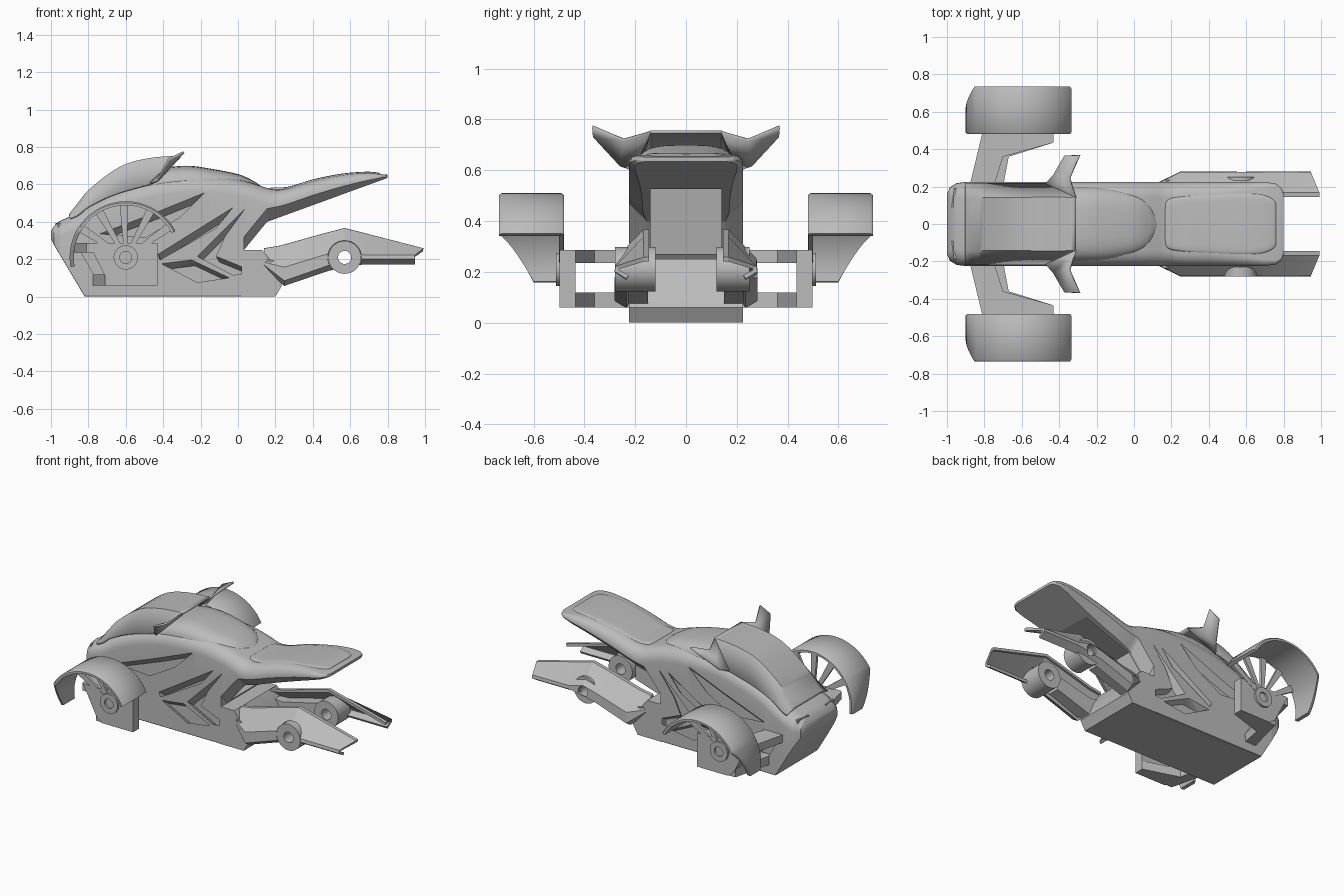
import bpy, bmesh
from math import cos, sin, radians, pi

if "Cube" in bpy.data.objects:
    bpy.data.objects.remove(bpy.data.objects["Cube"])

grey = bpy.data.materials.new("plain_grey")
grey.use_nodes = True
grey.diffuse_color = (0.5, 0.5, 0.5, 1)
grey.node_tree.nodes["Principled BSDF"].inputs["Base Color"].default_value = (0.5, 0.5, 0.5, 1)


def activate(ob):
    bpy.ops.object.select_all(action='DESELECT')
    ob.select_set(True)
    bpy.context.view_layer.objects.active = ob


def smooth(ob, angle=32):
    activate(ob)
    bpy.ops.object.shade_smooth_by_angle(angle=radians(angle))


def finish(name, bm, angle=32):
    bmesh.ops.recalc_face_normals(bm, faces=bm.faces)
    me = bpy.data.meshes.new(name)
    bm.to_mesh(me)
    bm.free()
    me.materials.append(grey)
    ob = bpy.data.objects.new(name, me)
    bpy.context.collection.objects.link(ob)
    smooth(ob, angle)
    return ob


def prism(name, pts, a, b, axis='y', shift=(0, 0)):
    """Extrude an (x, z) or (x, y) outline from a to b; shift slants the start."""
    bm = bmesh.new()
    put = (lambda p, t: (p[0], t, p[1])) if axis == 'y' else (lambda p, t: (p[0], p[1], t))
    lo = [bm.verts.new(put((p[0] + shift[0], p[1] + shift[1]), a)) for p in pts]
    hi = [bm.verts.new(put(p, b)) for p in pts]
    bm.faces.new(lo)
    bm.faces.new(hi)
    for i in range(len(pts)):
        j = (i + 1) % len(pts)
        bm.faces.new((lo[i], lo[j], hi[j], hi[i]))
    return finish(name, bm)


def grid(name, rows, thick=0, closed=False, angle=32):
    """Skin rows of points; optionally close them into a solid or thicken."""
    bm = bmesh.new()
    vs = [[bm.verts.new(p) for p in r] for r in rows]
    n = len(rows[0])
    for r, q in zip(vs, vs[1:]):
        for i in range(n if closed else n - 1):
            j = (i + 1) % n
            bm.faces.new((r[i], r[j], q[j], q[i]))
    if closed:
        bm.faces.new(vs[0])
        bm.faces.new(vs[-1])
    ob = finish(name, bm, angle)
    if thick:
        m = ob.modifiers.new("thickness", 'SOLIDIFY')
        m.thickness = thick
        m.offset = 0
        bpy.ops.object.modifier_apply(modifier=m.name)
    return ob


def cut(ob, cutter):
    m = ob.modifiers.new("cut", 'BOOLEAN')
    m.operation = 'DIFFERENCE'
    m.solver = 'EXACT'
    m.object = cutter
    activate(ob)
    bpy.ops.object.modifier_apply(modifier=m.name)
    bpy.data.objects.remove(cutter)


def spline(pts, steps=4):
    """Smooth path through points of any dimension."""
    out = []
    for i in range(len(pts) - 1):
        p = [pts[max(i - 1, 0)], pts[i], pts[i + 1], pts[min(i + 2, len(pts) - 1)]]
        for k in range(steps):
            t = k / steps
            out.append(tuple(0.5 * (2*b + (c-a)*t + (2*a-5*b+4*c-d)*t*t + (3*b-a-3*c+d)*t**3)
                             for a, b, c, d in zip(*p)))
    return out + [tuple(pts[-1])]


def level(path, x):
    """Linear height of a path at x."""
    for (x0, z0), (x1, z1) in zip(path, path[1:]):
        if x <= x1:
            return z0 + (z1 - z0) * max(0, (x - x0) / (x1 - x0))
    return path[-1][1]


def circle(x, z, r, n=32):
    return [(x + r * cos(2 * pi * i / n), z + r * sin(2 * pi * i / n)) for i in range(n)]


def hub(name, x, z, r, hole, y0, y1):
    ob = prism(name, circle(x, z, r), y0, y1)
    cut(ob, prism("hole_cutter", circle(x, z, hole), y0 * .5, y1 * 1.5))
    smooth(ob)


# Main body and tail
top = spline([(-1, .35), (-.96, .4), (-.85, .45), (-.7, .54), (-.5, .61), (-.3, .642), (-.1, .64),
              (.05, .615), (.18, .575), (.27, .58), (.4, .62), (.55, .65), (.68, .66), (.8, .652)])
low = [(-1, .31), (-.98, .27), (-.82, 0), (.03, 0), (.032, .25), (.155, .4), (.8, .635)]
plan = [(-1, .16), (-.985, .195), (-.95, .218), (-.9, .225), (.7, .225), (.76, .215), (.79, .19), (.8, .16)]
xs = sorted({round(p[0], 3) for p in top + low + plan})
rows = []
for x in xs:
    zt, zb, w = level(top, x), level(low, x), level(plan, x)
    h = zt - zb
    r, c = min(.085, h * .55), (min(.07, h * .4) if x > .031 else .003)
    half = [(w - c, zb), (w, zb + c)]
    half += [(w - r + r * cos(a * pi / 12), zt - r + r * sin(a * pi / 12)) for a in range(7)]
    rows.append([(x, y, z) for y, z in half] + [(x, -y, z) for y, z in reversed(half)])
body = grid("main_body", rows, closed=True)

# Hollow under the seat
cut(body, prism("seat_hollow", [(-.03, .27), (.62, .27), (.5, .53), (.25, .53), (.02, .53)], -.14, .14))

# Recessed side panels with overhanging upper walls
panels = [
    [(-.74, .34), (-.45, .45), (-.18, .56), (-.31, .43), (-.5, .32)],
    [(-.43, .23), (-.03, .48), (-.12, .37), (-.42, .2)],
    [(.04, .48), (-.1, .34), (-.22, .22), (-.03, .12), (.1, .13), (-.12, .22), (-.07, .33)],
    [(-.41, .18), (-.22, .08), (-.05, .105), (-.25, .2)],
    [(-.86, .275), (-.78, .275), (-.69, .1), (-.76, .1)],
]
for s in (1, -1):
    for p in panels:
        cut(body, prism("panel_cutter", p, s * .185, s * .23, shift=(.02, -.035)))
smooth(body)

# Rear lower block
prism("rear_block", [(.02, 0), (.2, 0), (.235, .06), (.19, .17), (.13, .25), (.02, .25)], -.225, .225)


def dome(name, stations, power):
    rows = []
    for x, z0, z1, w in stations:
        row = []
        for i in range(17):
            a = pi * i / 16
            c = cos(a)
            row.append((x, w * abs(c) ** power * (1 if c > 0 else -1), z0 + (z1 - z0) * sin(a) ** power))
        rows.append(row)
    return grid(name, rows, angle=50)


# Tank bulge and seat pad
dome("tank", spline([(-.8, .45, .47, .17), (-.6, .52, .61, .195), (-.42, .56, .68, .2), (-.28, .57, .7, .2),
                     (-.15, .57, .685, .195), (0, .56, .655, .165), (.08, .55, .62, .12), (.125, .55, .59, .02)]), .6)
dome("seat_pad", spline([(.165, .55, .575, .08), (.18, .55, .584, .13), (.27, .55, .588, .15), (.4, .58, .627, .16),
                         (.55, .62, .657, .165), (.68, .63, .668, .16), (.75, .63, .663, .13), (.76, .63, .655, .1)]), .25)

# Windscreen shell: upper path and lower path of each side
upper = spline([(-.9, .435), (-.85, .5), (-.78, .58), (-.63, .69), (-.48, .735), (-.31, .75)])
lower = spline([(-.9, .42), (-.86, .435), (-.8, .48), (-.7, .53), (-.6, .565), (-.47, .6)])
grid("windscreen", [[(b[0], -.215, b[1]), (u[0], -.14, u[1]), (u[0], .14, u[1]), (b[0], .215, b[1])]
                    for u, b in zip(upper, lower)], .012)

for s in (1, -1):
    # Nose trim
    prism("nose_slit", [(-.975, s * .09), (-.965, s * .09), (-.95, s * .19), (-.962, s * .19)], .36, .395, 'z')

    # Winglet
    grid("winglet", [[(-.31, s * .14, .75), (-.48, s * .205, .6)],
                     [(-.345, s * .245, .72), (-.43, s * .26, .62)],
                     [(-.29, s * .368, .772), (-.37, s * .365, .735)]], .012, angle=10)

    # Rear swing arm: folded plate plus solid root, pierced at the hub
    arm = []
    for x, dx, y, zt, zb in ((.14, 0, .215, .25, .15), (.23, .02, .27, .265, .065), (.48, 0, .27, .335, .145),
                             (.57, 0, .27, .358, .165), (.68, -.01, .27, .33, .18), (.99, -.045, .27, .25, .18)):
        k = .3 if x > .9 else 1
        arm.append([(x, s * .145, zt), (x, s * .165, zt), (x + dx, s * y, max(zt - .11 * k, zb + .03)),
                    (x + dx, s * (y + .003), zb + .025), (x + dx, s * (y - .04), zb)])
    plate = grid("swing_arm", arm, .018, angle=15)
    cut(plate, prism("hub_cutter", circle(.57, .21, .09 if s < 0 else .035), s * .1, s * .4))
    smooth(plate, 15)
    prism("swing_arm_root", [(.15, .2), (.22, .19), (.48, .25), (.48, .155), (.23, .075), (.19, .17)],
          s * .15, s * .235)
    hub("rear_hub", .57, .21, .088, .035, s * .12, s * (.28 if s < 0 else .25))

    # Front suspension arms and upright
    for z0, z1, d in ((.235, .287, 0), (.06, .118, .1)):
        prism("suspension_arm", [(-.88 + d, s * .2), (-.75 + d * .5, s * .2), (-.7 + d * .3, s * .36),
                                 (-.43, s * .435), (-.43, s * .49), (-.81 + d, s * .49)], z0, z1, 'z')
    prism("upright", [(-.8, .287), (-.43, .287), (-.43, .06), (-.66, .06), (-.7, .09)], s * .435, s * .498)
    hub("front_hub", -.6, .21, .065, .032, s * .48, s * .512)

    # Front fender with tapered leading end
    rows = []
    for i in range(41):
        a = radians(28 + 162 * i / 40)
        z = .21 + .29 * sin(a)
        t = max(0, min(1, (.35 - z) / .19)) if i > 20 else 0
        outer = .735 - .135 * t ** .75
        rows.append([(-.6 + r * cos(a), s * y, .21 + r * sin(a))
                     for r, y in ((.278, .48), (.292, .48), (.3, .49), (.3, outer - .01),
                                  (.292, outer), (.278, outer))])
    grid("fender", rows, closed=True, angle=50)

    # Fender spokes
    for deg in (35, 62, 92, 120, 147):
        a = radians(deg)
        u, v = (cos(a), sin(a)), (-sin(a) * .5, cos(a) * .5)
        prism("fender_spoke", [(-.6 + u[0] * r + v[0] * w, .21 + u[1] * r + v[1] * w)
                               for r, w in ((.05, -.02), (.285, -.045), (.285, .045), (.05, .02))],
              s * .483, s * .5)
